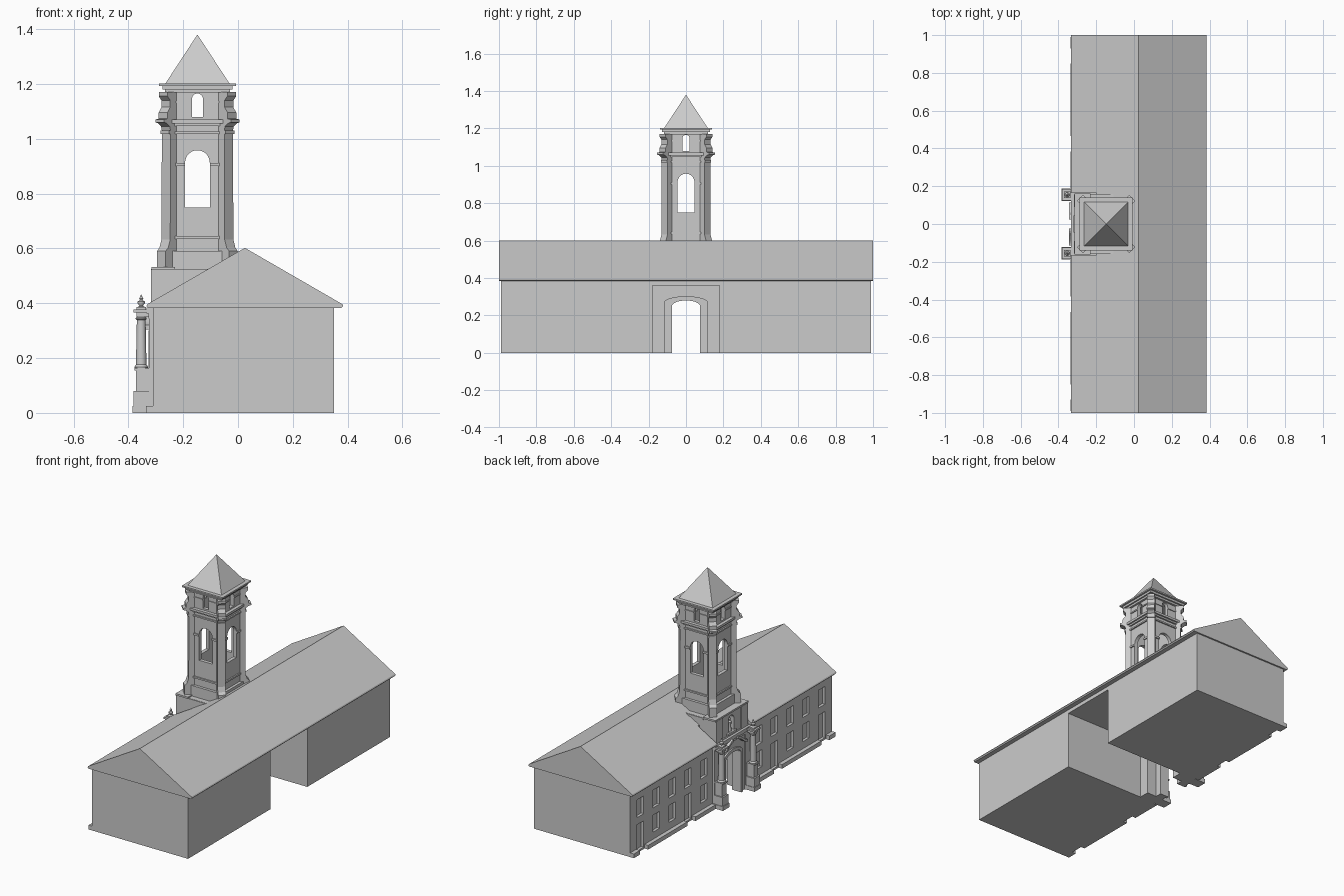
import bpy, bmesh, math

if "Cube" in bpy.data.objects:
    bpy.data.objects.remove(bpy.data.objects["Cube"])

TX = -0.148  # tower centre in x


def finish(name, bm, smooth=False):
    bmesh.ops.recalc_face_normals(bm, faces=bm.faces[:])
    me = bpy.data.meshes.new(name)
    bm.to_mesh(me)
    bm.free()
    ob = bpy.data.objects.new(name, me)
    bpy.context.collection.objects.link(ob)
    if smooth:
        bpy.ops.object.select_all(action='DESELECT')
        ob.select_set(True)
        bpy.context.view_layer.objects.active = ob
        bpy.ops.object.shade_smooth_by_angle(angle=math.radians(35))
    return ob


def add_prism(bm, pts, axis, a, b):
    """Extrude a 2D outline along an axis from a to b."""
    def put(p, d):
        return {'x': (d, p[0], p[1]), 'y': (p[0], d, p[1]), 'z': (p[0], p[1], d)}[axis]
    lo = [bm.verts.new(put(p, a)) for p in pts]
    hi = [bm.verts.new(put(p, b)) for p in pts]
    bm.faces.new(lo)
    bm.faces.new(hi[::-1])
    n = len(pts)
    for i in range(n):
        bm.faces.new((lo[i], hi[i], hi[(i + 1) % n], lo[(i + 1) % n]))


def prism(name, pts, axis, a, b, smooth=False):
    bm = bmesh.new()
    add_prism(bm, pts, axis, a, b)
    return finish(name, bm, smooth)


def boxes(name, dims):
    """One object from boxes given as (x0, x1, y0, y1, z0, z1)."""
    bm = bmesh.new()
    for x0, x1, y0, y1, z0, z1 in dims:
        add_prism(bm, [(x0, y0), (x1, y0), (x1, y1), (x0, y1)], 'z', z0, z1)
    return finish(name, bm)


def square(h, z0, z1):
    return (TX - h, TX + h, -h, h, z0, z1)


def arch(c, hw, z0, spring, rise, n=14):
    return [(c - hw, z0), (c + hw, z0)] + [
        (c + hw * math.cos(math.pi * i / n), spring + rise * math.sin(math.pi * i / n))
        for i in range(n + 1)]


def lathe(name, prof, x, y, n=20):
    bm = bmesh.new()
    rings = [[bm.verts.new((x + r * math.cos(math.tau * i / n),
                            y + r * math.sin(math.tau * i / n), z)) for i in range(n)]
             for r, z in prof]
    for a, b in zip(rings, rings[1:]):
        for i in range(n):
            bm.faces.new((a[i], a[(i + 1) % n], b[(i + 1) % n], b[i]))
    bm.faces.new(rings[0])
    bm.faces.new(rings[-1])
    return finish(name, bm, True)


cutters = []


def cutter(ob):
    ob.hide_render = True
    cutters.append(ob)
    return ob


def cut(ob, *tools):
    bpy.context.view_layer.objects.active = ob
    for t in tools:
        m = ob.modifiers.new('cut', 'BOOLEAN')
        m.operation, m.solver, m.object = 'DIFFERENCE', 'EXACT', t
        bpy.ops.object.modifier_apply(modifier=m.name)


# Two wings with recessed windows and doors on the street side, and plinths
for s, side in ((1, 'north'), (-1, 'south')):
    def span(a, b):
        return tuple(sorted((s * a, s * b)))
    wing = boxes(side + '_wing', [(-0.31, 0.35, *span(0.18, 0.99), 0, 0.39)])
    holes = []
    for i in range(5):
        y = 0.27 + 0.155 * i
        holes.append((-0.34, -0.293, *span(y - 0.032, y + 0.032), 0.22, 0.33))
        z0 = 0.012 if i in (1, 4) else 0.07
        holes.append((-0.34, -0.293, *span(y - 0.032, y + 0.032), z0, 0.175))
    cut(wing, cutter(boxes('window_cutter', holes)))
    boxes(side + '_plinth', [(-0.335, -0.305, *span(a, b), 0, 0.026)
                             for a, b in ((0.19, 0.385), (0.465, 0.85), (0.93, 0.99))])

# Pitched roof, notched where the tower base breaks through
roof = prism('roof', [(-0.328, 0.383), (0.378, 0.383), (0.384, 0.39), (0.38, 0.397),
                      (0.025, 0.602), (-0.33, 0.397), (-0.334, 0.39)], 'y', -1, 1)
cut(roof, cutter(boxes('roof_cutter', [(-0.45, -0.2, -0.168, 0.168, 0.3, 0.8)])))
boxes('passage_ceiling', [(-0.21, 0.35, -0.18, 0.18, 0.36, 0.39)])

# Gate wall with a narrow front arch and a wider arch behind it
gate = boxes('gate_wall', [(-0.318, -0.2, -0.181, 0.181, 0, 0.388)])
cut(gate,
    cutter(prism('arch_cutter', arch(0, 0.075, -0.05, 0.25, 0.03), 'x', -0.4, -0.1)),
    cutter(prism('rear_arch_cutter', arch(0, 0.115, -0.05, 0.268, 0.032), 'x', -0.265, -0.1)))
ring = prism('gate_surround', arch(0, 0.093, 0, 0.255, 0.045), 'x', -0.327, -0.31)
cut(ring, cutters[-2])
boxes('gate_cornice', [(-0.326, -0.3, -0.185, 0.185, 0.345, 0.362),
                       (-0.333, -0.3, -0.187, 0.187, 0.362, 0.385)])
for s in (1, -1):
    # Curved halves of the broken pediment
    low = [(s * (0.115 - 0.09 * t), 0.305 + 0.05 * t * t * (3 - 2 * t))
           for t in (i / 8 for i in range(9))]
    prism('broken_pediment', low + [(y, z + 0.016) for y, z in low[::-1]], 'x', -0.345, -0.31)

# Free columns on pedestals with finials
for s in (1, -1):
    y, x = s * 0.155, -0.353
    boxes('column_pedestal', [
        (-0.385, -0.315, y - 0.032, y + 0.032, 0, 0.026),
        (-0.381, -0.325, y - 0.029, y + 0.029, 0.026, 0.08),
        (-0.372, -0.315, y - 0.021, y + 0.021, 0.08, 0.155),
        (-0.378, -0.315, y - 0.026, y + 0.026, 0.155, 0.163)])
    lathe('column', [(0.024, 0.16), (0.025, 0.168), (0.019, 0.176), (0.018, 0.24), (0.016, 0.338),
                     (0.02, 0.342), (0.02, 0.347), (0.016, 0.35), (0.016, 0.362)], x, y)
    boxes('column_capital', [
        (-0.371, -0.315, y - 0.019, y + 0.019, 0.35, 0.367),
        (-0.382, -0.315, y - 0.03, y + 0.03, 0.367, 0.378),
        (-0.37, -0.336, y - 0.018, y + 0.018, 0.378, 0.386)])
    lathe('finial', [(0.015, 0.385), (0.006, 0.39), (0.013, 0.4), (0.013, 0.406), (0.005, 0.412),
                     (0.008, 0.418), (0.003, 0.425), (0.001, 0.432)], x, y, 14)
    boxes('gate_pilaster', [(-0.324, -0.3, min(s * 0.12, s * 0.181), max(s * 0.12, s * 0.181),
                             0, 0.35)])

# Tower base with a niche and figure
base = boxes('tower_base', [(-0.31, -0.1, -0.155, 0.155, 0.37, 0.525)])
cut(base, cutter(prism('niche_cutter', arch(0, 0.028, 0.405, 0.475, 0.028), 'x', -0.4, -0.28)))
boxes('base_trim', [(-0.316, -0.23, -0.162, 0.162, 0.522, 0.533),
                    (-0.23, -0.1, -0.16, 0.16, 0.512, 0.524),
                    (-0.318, -0.29, -0.155, -0.09, 0.385, 0.525),
                    (-0.318, -0.29, 0.09, 0.155, 0.385, 0.525),
                    (-0.32, -0.29, -0.045, 0.045, 0.392, 0.404)])
lathe('niche_figure', [(0.012, 0.404), (0.012, 0.415), (0.009, 0.44), (0.013, 0.462), (0.005, 0.47),
                       (0.007, 0.478), (0.003, 0.487)], -0.298, 0, 12)

# Hollow tower shaft and belfry with openings on all four sides
tools = [cutter(boxes('core_cutter', [square(0.083, 0.66, 1.168)]))]
for hw, z0, spring in ((0.045, 0.75, 0.913), (0.02, 1.08, 1.145)):
    tools.append(cutter(prism('opening_x', arch(0, hw, z0, spring, hw), 'x', -0.5, 0.3)))
    tools.append(cutter(prism('opening_y', arch(TX, hw, z0, spring, hw), 'y', -0.4, 0.4)))
cut(boxes('tower_shaft', [square(0.105, 0.5, 1.172)]), *tools)
for h, z0, z1 in ((0.112, 0.9, 0.912), (0.11, 1.13, 1.138)):
    cut(boxes('impost_band', [square(h, z0, z1)]), *tools)
for h, z0, z1 in ((0.122, 0.525, 0.59), (0.113, 0.635, 0.645), (0.113, 1.018, 1.027),
                  (0.115, 1.046, 1.056), (0.125, 1.056, 1.07)):
    cut(boxes('tower_moulding', [square(h, z0, z1)]), *tools)

# Diagonal scroll buttresses on the tower corners
prof = [(0.13, 0.53), (0.186, 0.53), (0.186, 0.59), (0.173, 0.603), (0.163, 0.632), (0.161, 1.018),
        (0.168, 1.018), (0.168, 1.03), (0.161, 1.03), (0.165, 1.045), (0.18, 1.056), (0.195, 1.06),
        (0.195, 1.07), (0.178, 1.073), (0.178, 1.095), (0.163, 1.115), (0.163, 1.14),
        (0.177, 1.155), (0.177, 1.17), (0.13, 1.17)]
for k in range(4):
    ob = prism('corner_buttress', prof, 'y', -0.0225, 0.0225)
    ob.location.x = TX
    ob.rotation_euler.z = math.pi / 4 + k * math.pi / 2

# Crowning cornice and pyramid spire
boxes('tower_cornice', [square(0.118, 1.168, 1.18), square(0.128, 1.18, 1.193),
                        square(0.14, 1.193, 1.202)])
bm = bmesh.new()
corners = [bm.verts.new((TX + 0.118 * a, 0.118 * b, 1.2))
           for a, b in ((-1, -1), (1, -1), (1, 1), (-1, 1))]
tip = bm.verts.new((TX, 0, 1.38))
bm.faces.new(corners)
for i in range(4):
    bm.faces.new((corners[i], corners[(i + 1) % 4], tip))
finish('spire', bm)

for c in cutters:
    bpy.data.objects.remove(c)
